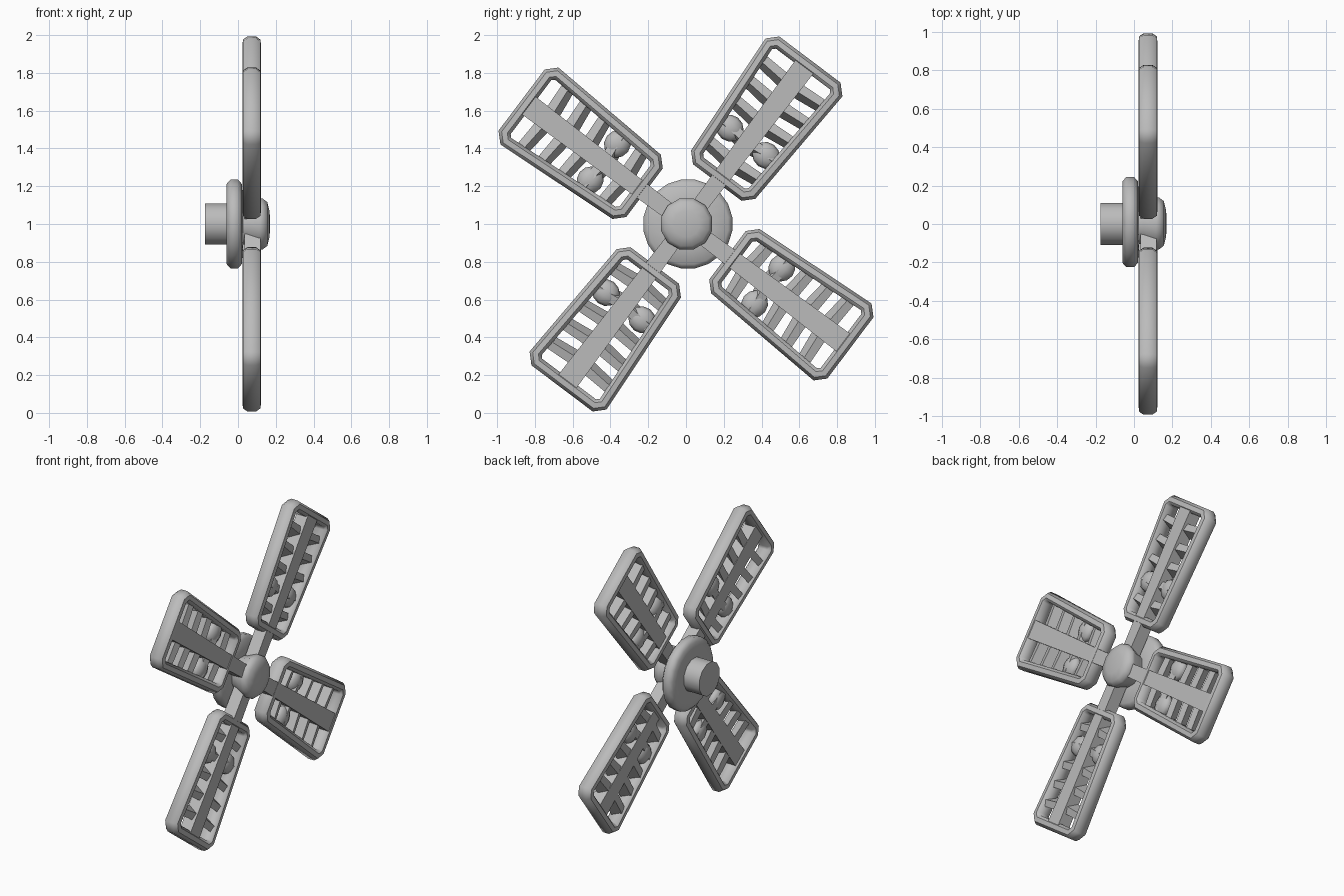
import bpy, bmesh, math
from mathutils import Matrix, Vector

if "Cube" in bpy.data.objects:
    bpy.data.objects.remove(bpy.data.objects["Cube"])

grey = bpy.data.materials.new("grey metal")
grey.diffuse_color = (0.5, 0.5, 0.5, 1)
grey.use_nodes = True
grey.node_tree.nodes["Principled BSDF"].inputs["Base Color"].default_value = grey.diffuse_color
HUB = Vector((0, 0, 1))


def finish(name, bm, angle=40, turn=None):
    """Turn a mesh into an object; blade parts lie in (x depth, y along, z across)."""
    bmesh.ops.recalc_face_normals(bm, faces=bm.faces)
    if turn is not None:
        bm.transform(Matrix.Rotation(turn, 4, 'X'))
    bm.transform(Matrix.Translation(HUB))
    me = bpy.data.meshes.new(name)
    bm.to_mesh(me)
    bm.free()
    me.materials.append(grey)
    ob = bpy.data.objects.new(name, me)
    bpy.context.collection.objects.link(ob)
    bpy.ops.object.select_all(action='DESELECT')
    ob.select_set(True)
    bpy.context.view_layer.objects.active = ob
    bpy.ops.object.shade_smooth_by_angle(angle=math.radians(angle))


def bridge(bm, rings, closed):
    """Skin consecutive rings; either close the loop or cap both ends."""
    rv = [[bm.verts.new(p) for p in r] for r in rings]
    n = len(rv[0])
    for k in range(len(rv) - (0 if closed else 1)):
        a, b = rv[k], rv[(k + 1) % len(rv)]
        for i in range(n):
            j = (i + 1) % n
            bm.faces.new((a[i], a[j], b[j], b[i]))
    if not closed:
        bm.faces.new(rv[0])
        bm.faces.new(rv[-1])


def lathe(name, profile, sides, y=0.0, angle=40):
    """Revolve (x, radius) pairs about the x axis."""
    bm = bmesh.new()
    t = [2 * math.pi * (i + 0.5) / sides for i in range(sides)]
    bridge(bm, [[(x, y + r * math.cos(a), r * math.sin(a)) for a in t]
                for x, r in profile], False)
    finish(name, bm, angle)


# hub: shaft stub, rounded flange and domed cap
lathe("shaft", [(-0.175, 0.112), (-0.05, 0.112)], 12)
lathe("flange", [(-0.06, 0.16), (-0.06, 0.215), (-0.04, 0.238), (0.0, 0.238),
                 (0.02, 0.215), (0.027, 0.12)], 20, 0.01, 50)
lathe("hub_cap", [(0.02, 0.11), (0.05, 0.115), (0.11, 0.14), (0.13, 0.14),
                  (0.155, 0.12), (0.167, 0.07), (0.17, 0.02)], 12, 0.003)


def outline(d):
    """Chamfered, slightly flared blade outline, inset by d."""
    u0, u1, w0, w1 = 0.275 + d, 1.09 - d, 0.213 - d, 0.255 - d
    c = 0.052 - 0.6 * d
    half = [(u0, w0 - c), (u0 + c, w0), (u1 - c, w1), (u1, w1 - c)]
    return half + [(u, -v) for u, v in reversed(half)]


# frame cross-section as (inset, depth)
SECTION = [(0, 0.05), (0, 0.095), (0.016, 0.119), (0.045, 0.122),
           (0.062, 0.105), (0.062, 0.045), (0.045, 0.024), (0.016, 0.026)]


def blade(turn):
    # rounded rim
    bm = bmesh.new()
    bridge(bm, [[(x, u, v) for u, v in outline(d)] for d, x in SECTION], True)
    finish("blade_frame", bm, 50, turn)

    # arm widening into the central spar
    bm = bmesh.new()
    bridge(bm, [[(0.035, u, w), (0.118, u, w), (0.118, u, -w), (0.035, u, -w)]
                for u, w in ((0.06, 0.042), (0.3, 0.046), (1.06, 0.06))], False)
    finish("blade_spar", bm, 30, turn)

    # slanted louvre slats on both sides of the spar
    bm = bmesh.new()
    for side in (-1, 1):
        for k in range(5):
            u = 0.405 + 0.128 * k
            rings = []
            for v, skew, s in ((0.03, 0, 1.0), (0.19 + 0.006 * k, 0.015, 0.85)):
                rings.append([(x, u + skew + s * du, side * v) for du, x in
                              ((-0.043, 0.04), (0.01, 0.035), (0.043, 0.095), (-0.005, 0.108))])
            bridge(bm, rings, False)
    finish("blade_slats", bm, 30, turn)

    # rounded lumps between the inner slats
    bm = bmesh.new()
    for side in (-1, 1):
        m = Matrix.Translation((0.07, 0.545, side * 0.12)) @ Matrix.Diagonal((0.042, 0.07, 0.075, 1))
        bmesh.ops.create_uvsphere(bm, u_segments=10, v_segments=6, radius=1, matrix=m)
    finish("blade_lumps", bm, 60, turn)


for q in range(4):
    blade(math.radians(53 + 90 * q))
